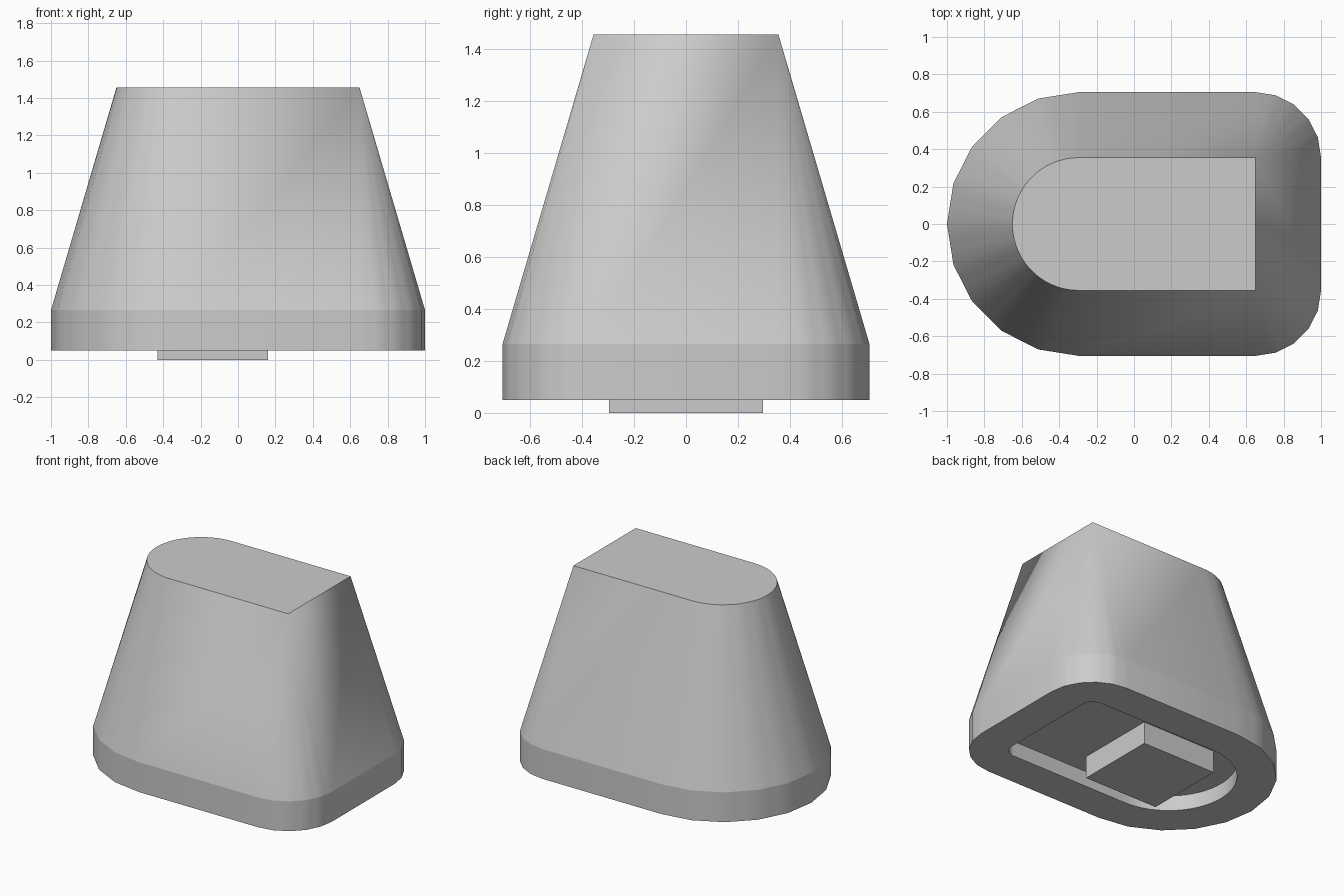
import bpy, bmesh
from math import cos, sin, radians

if "Cube" in bpy.data.objects:
    bpy.data.objects.remove(bpy.data.objects["Cube"])

grey = bpy.data.materials.new("light grey")
grey.use_nodes = True
colour = (0.6, 0.6, 0.6, 1)
grey.diffuse_color = colour
grey.node_tree.nodes["Principled BSDF"].inputs["Base Color"].default_value = colour

# Outline arcs: centre x, centre y, radius, start angle, number of 18 degree steps
ARCS = [(0.65, -0.355, 0.35, -90, 5), (0.65, 0.355, 0.35, 0, 5), (-0.295, 0, 0.705, 90, 10)]
SUB = 3


def outline(inset, faceted):
    """Capsule-like outline; faceted keeps the coarse chords straight."""
    points = []
    for cx, cy, radius, start, steps in ARCS:
        r = radius - inset

        def at(step):
            a = radians(start + 18 * step)
            return cx + r * cos(a), cy + r * sin(a)

        for i in range(steps * SUB + 1):
            k, t = divmod(i, SUB)
            t /= SUB
            if faceted and t:
                (x0, y0), (x1, y1) = at(k), at(k + 1)
                points.append((x0 + (x1 - x0) * t, y0 + (y1 - y0) * t))
            else:
                points.append(at(k + t))
    return points


def finish(bm, name):
    mesh = bpy.data.meshes.new(name)
    bm.to_mesh(mesh)
    bm.free()
    mesh.materials.append(grey)
    obj = bpy.data.objects.new(name, mesh)
    bpy.context.collection.objects.link(obj)
    return obj


# Tapered body: recess floor, recess wall, rim, straight band, sloping sides, flat top
bm = bmesh.new()
levels = [(0.26, 0.16, False), (0.26, 0.05, False), (0, 0.05, True),
          (0, 0.265, True), (0.35, 1.455, False)]
rings = [[bm.verts.new((x, y, z)) for x, y in outline(inset, faceted)]
         for inset, z, faceted in levels]
for low, high in zip(rings, rings[1:]):
    for i in range(len(low)):
        j = (i + 1) % len(low)
        bm.faces.new((low[i], low[j], high[j], high[i])).smooth = True
bm.faces.new(rings[0][::-1])
bm.faces.new(rings[-1])
bmesh.ops.remove_doubles(bm, verts=bm.verts[:], dist=0.0001)
bmesh.ops.recalc_face_normals(bm, faces=bm.faces[:])
# Keep the horizontal rings crisp
for edge in bm.edges:
    a, b = edge.verts
    edge.smooth = abs(a.co.z - b.co.z) > 0.001
finish(bm, "tapered_body")

# Square peg standing out of the recess
bm = bmesh.new()
bmesh.ops.create_cube(bm, size=1)
bmesh.ops.scale(bm, vec=(0.59, 0.59, 0.17), verts=bm.verts)
bmesh.ops.translate(bm, vec=(-0.135, 0, 0.085), verts=bm.verts)
finish(bm, "bottom_peg")
